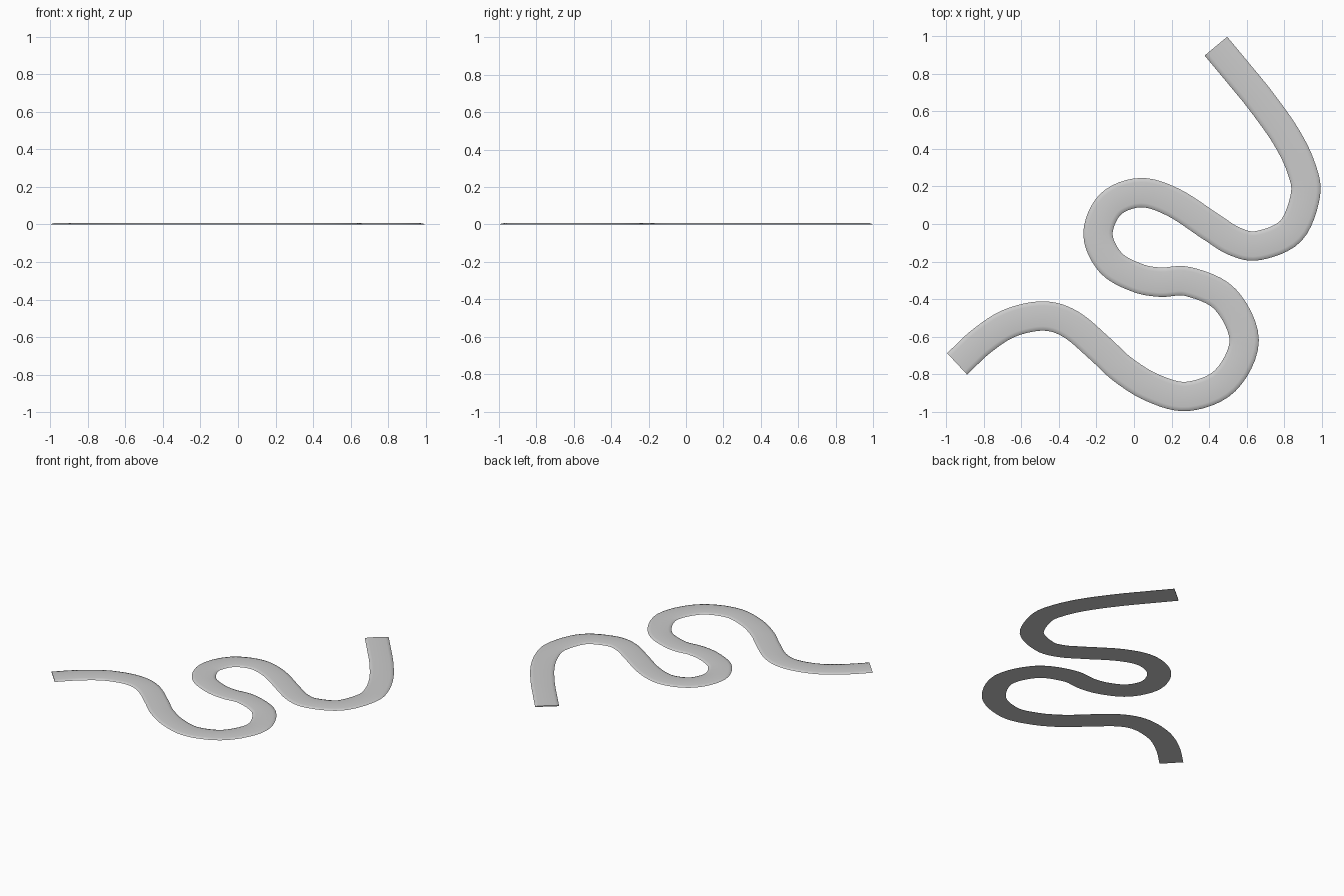
import bpy, bmesh
from mathutils import Vector

if "Cube" in bpy.data.objects:
    bpy.data.objects.remove(bpy.data.objects["Cube"])

# Centre line of the winding path, seen from above
PATH = [(-.942, -.745), (-.81, -.622), (-.66, -.527), (-.48, -.49), (-.335, -.535),
        (-.18, -.665), (-.06, -.775), (.10, -.873), (.285, -.918), (.485, -.835),
        (.587, -.62), (.485, -.40), (.29, -.307), (.14, -.31), (.013, -.285),
        (-.125, -.205), (-.192, -.053), (-.125, .105), (.035, .167), (.21, .115),
        (.41, -.015), (.535, -.092), (.66, -.115), (.835, -.037), (.913, .155),
        (.89, .30), (.81, .465), (.68, .65), (.55, .81), (.436, .947)]
# Low cross-section with softly sloping shoulders (offset, height)
PROFILE = [(-.078, 0), (-.076, .003), (-.055, .007), (.055, .007), (.076, .003), (.078, 0)]
STEPS = 6


def smooth_path(points):
    """Catmull-Rom samples with tangents."""
    p = [Vector(q) for q in points]
    p = [2 * p[0] - p[1]] + p + [2 * p[-1] - p[-2]]
    out = []
    for i in range(1, len(p) - 2):
        m0, m1 = (p[i + 1] - p[i - 1]) / 2, (p[i + 2] - p[i]) / 2
        last = i == len(p) - 3
        for s in range(STEPS + last):
            t = s / STEPS
            pos = ((2*t**3 - 3*t*t + 1) * p[i] + (t**3 - 2*t*t + t) * m0
                   + (3*t*t - 2*t**3) * p[i + 1] + (t**3 - t*t) * m1)
            tan = ((6*t*t - 6*t) * (p[i] - p[i + 1]) + (3*t*t - 4*t + 1) * m0
                   + (3*t*t - 2*t) * m1)
            out.append((pos, tan.normalized()))
    return out


# Sweep the cross-section along the path
bm = bmesh.new()
rings = []
for pos, tan in smooth_path(PATH):
    side = Vector((-tan.y, tan.x))
    rings.append([bm.verts.new((*(pos + side * o), z)) for o, z in PROFILE])
n = len(PROFILE)
for a, b in zip(rings, rings[1:]):
    for k in range(n):
        j = (k + 1) % n
        bm.faces.new((a[k], a[j], b[j], b[k]))
# End caps
bm.faces.new(rings[0])
bm.faces.new(rings[-1])
bmesh.ops.recalc_face_normals(bm, faces=bm.faces)

mesh = bpy.data.meshes.new("winding_path")
bm.to_mesh(mesh)
bm.free()
path = bpy.data.objects.new("winding_path", mesh)
bpy.context.collection.objects.link(path)
bpy.context.view_layer.objects.active = path
path.select_set(True)
bpy.ops.object.shade_smooth_by_angle(angle=0.9)
